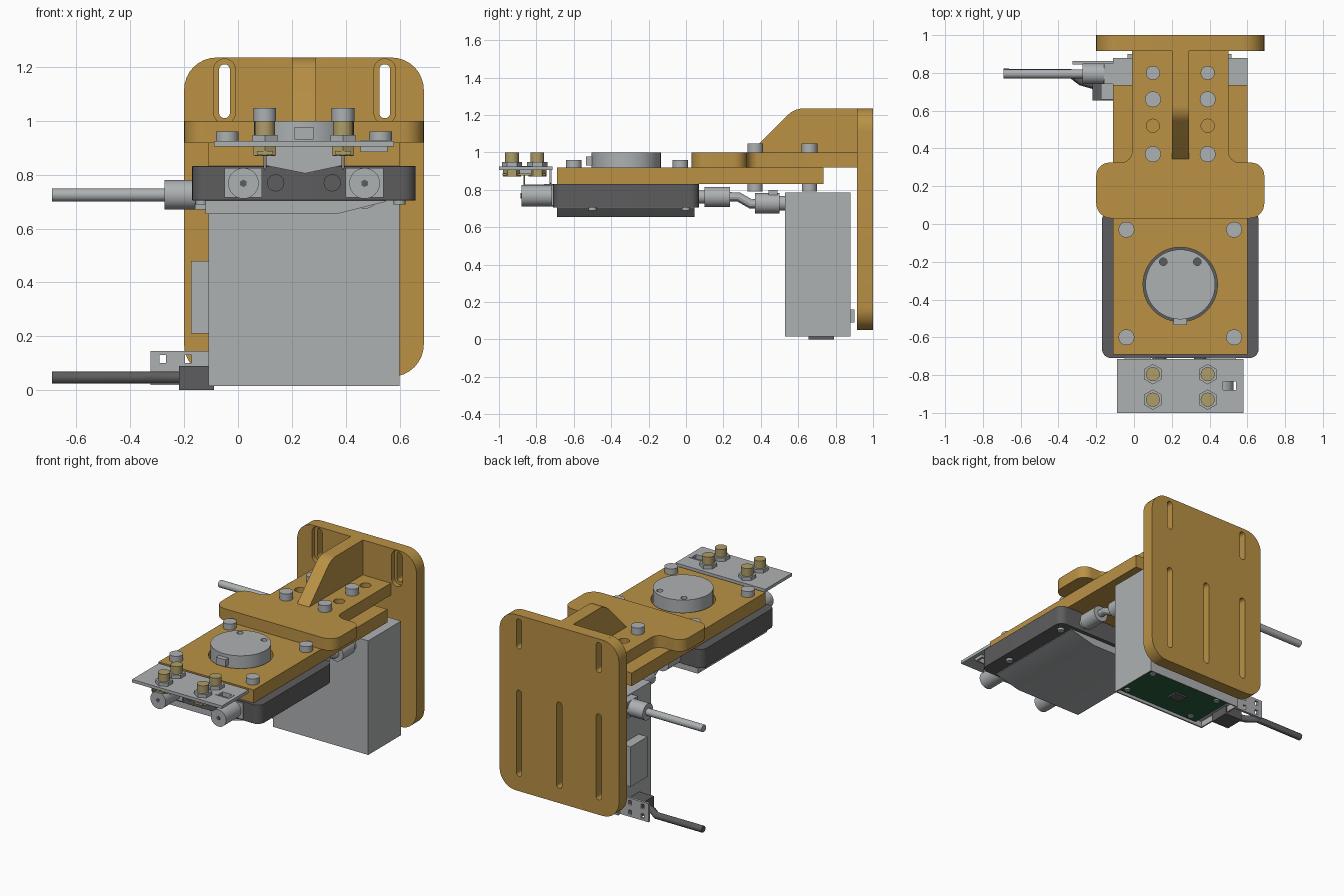
import bpy, bmesh, math
from mathutils import Vector, Matrix

if "Cube" in bpy.data.objects:
    bpy.data.objects.remove(bpy.data.objects["Cube"])


def material(name, rgb):
    m = bpy.data.materials.new(name)
    m.diffuse_color = (*rgb, 1)
    m.use_nodes = True
    m.node_tree.nodes["Principled BSDF"].inputs["Base Color"].default_value = m.diffuse_color
    return m


GOLD = material("golden_bracket", (0.49, 0.285, 0.06))
GRAY = material("light_gray", (0.42, 0.44, 0.45))
DARK = material("dark_gray", (0.11, 0.108, 0.112))
BRASS = material("pale_brass", (0.43, 0.34, 0.14))
GREEN = material("board_green", (0.02, 0.11, 0.045))


def finish(name, bm, mat):
    bmesh.ops.remove_doubles(bm, verts=bm.verts, dist=1e-5)
    bmesh.ops.recalc_face_normals(bm, faces=bm.faces)
    me = bpy.data.meshes.new(name)
    bm.to_mesh(me)
    bm.free()
    me.materials.append(mat)
    ob = bpy.data.objects.new(name, me)
    bpy.context.collection.objects.link(ob)
    return ob


def box(name, x, y, z, mat):
    bm = bmesh.new()
    bmesh.ops.create_cube(bm, size=1)
    for v in bm.verts:
        v.co = [(a + b) / 2 + c * (b - a) for (a, b), c in zip((x, y, z), v.co)]
    return finish(name, bm, mat)


def rod(name, a, b, r, mat, n=32):
    a, b = Vector(a), Vector(b)
    d = b - a
    m = Matrix.Translation((a + b) / 2) @ d.to_track_quat('Z', 'Y').to_matrix().to_4x4()
    bm = bmesh.new()
    bmesh.ops.create_cone(bm, cap_ends=True, segments=n, radius1=r, radius2=r,
                          depth=d.length, matrix=m)
    return finish(name, bm, mat)


def fillet(corners, seg=8):
    """Round polygon corners given as (u, v, radius)."""
    out = []
    for i, (u, v, r) in enumerate(corners):
        p = Vector((u, v))
        if r == 0:
            out.append(p)
            continue
        a = (Vector(corners[i - 1][:2]) - p).normalized()
        b = (Vector(corners[(i + 1) % len(corners)][:2]) - p).normalized()
        half = a.angle(b) / 2
        c = p + (a + b).normalized() * (r / math.sin(half))
        s, e = p + a * (r / math.tan(half)) - c, p + b * (r / math.tan(half)) - c
        sweep = s.angle(e)
        for k in range(seg + 1):
            t = k / seg
            out.append(c + (s * math.sin((1 - t) * sweep) + e * math.sin(t * sweep)) / math.sin(sweep))
    return out


def rect(u0, u1, v0, v1, r=0):
    return fillet([(u0, v0, r), (u1, v0, r), (u1, v1, r), (u0, v1, r)])


def circle(u, v, r, n=32):
    return [Vector((u + r * math.cos(2 * math.pi * i / n), v + r * math.sin(2 * math.pi * i / n)))
            for i in range(n)]


def to_bmesh(cu):
    ob = bpy.data.objects.new("temp", cu)
    bpy.context.collection.objects.link(ob)
    me = bpy.data.meshes.new_from_object(ob)
    bm = bmesh.new()
    bm.from_mesh(me)
    bpy.data.objects.remove(ob)
    bpy.data.curves.remove(cu)
    bpy.data.meshes.remove(me)
    return bm


def extrude(name, loops, w0, w1, plane, mat):
    """Solid between w0 and w1; loops after the first are holes."""
    cu = bpy.data.curves.new(name, 'CURVE')
    cu.dimensions, cu.fill_mode, cu.extrude = '2D', 'BOTH', (w1 - w0) / 2
    for pts in loops:
        s = cu.splines.new('POLY')
        s.points.add(len(pts) - 1)
        for q, p in zip(s.points, pts):
            q.co = (p[0], p[1], 0, 1)
        s.use_cyclic_u = True
    bm = to_bmesh(cu)
    for v in bm.verts:
        a, b, c = v.co.x, v.co.y, v.co.z + (w0 + w1) / 2
        v.co = {'xy': (a, b, c), 'xz': (a, c, b), 'yz': (c, a, b)}[plane]
    return finish(name, bm, mat)


def cable(name, pts, r, mat):
    cu = bpy.data.curves.new(name, 'CURVE')
    cu.dimensions, cu.bevel_depth, cu.bevel_resolution, cu.use_fill_caps = '3D', r, 4, True
    s = cu.splines.new('POLY')
    s.points.add(len(pts) - 1)
    for q, p in zip(s.points, pts):
        q.co = (*p, 1)
    return finish(name, to_bmesh(cu), mat)


# Upright mounting plate: slots through, with wider pockets on the upper pair
low = [rect(x - .02, x + .02, .15, .73, .0195) for x in (-.05, .245, .545)]
for nm, w, y0, y1 in (("back_plate_front_layer", .04, .915, .945), ("back_plate", .02, .945, 1.0)):
    up = [rect(x - w, x + w, 1.11 - .08 - w, 1.11 + .08 + w, w - .0005) for x in (-.05, .545)]
    extrude(nm, [rect(-.2, .69, .05, 1.235, .12)] + up + low, y0, y1, 'xz', GOLD)

# Horizontal arm with wide head, and its gusset
arm = fillet([(-.2, .03, .08), (.69, .03, .08), (.69, .325, .07), (.5, .325, .06), (.5, .92, 0),
              (-.01, .92, 0), (-.01, .325, .06), (-.2, .325, .07)])
holes = [circle(x, y, .035) for x in (.1, .39) for y in (.52, .8)]
extrude("arm", [arm] + holes, .92, 1.0, 'xy', GOLD)
extrude("gusset", [fillet([(.34, .995, 0), (.92, .995, 0), (.92, 1.235, 0), (.58, 1.235, .12)])],
        .2, .29, 'yz', GOLD)

# Carrier plate with round opening
extrude("carrier_plate", [rect(-.11, .6, -.69, .735), circle(.245, -.32, .197, 48)],
        .832, .92, 'xy', GOLD)
for x in (.1, .39):
    for y in (.37, .66):
        rod("arm_bolt", (x, y, .99), (x, y, 1.047), .042, GRAY)
        rod("arm_bolt_nut", (x, y, .79), (x, y, .84), .04, GRAY)
for x in (-.04, .53):
    for y in (-.6, -.03):
        rod("carrier_screw", (x, y, .91), (x, y, .96), .042, GRAY)

# Round hub with key and pin holes
extrude("hub", [circle(.245, -.32, .185, 48), circle(.155, -.2, .02, 16), circle(.335, -.2, .02, 16)],
        .82, 1.0, 'xy', GRAY)
box("hub_key", (.21, .28), (-.535, -.49), (.93, .978), GRAY)

# Dark housing and folded cover beneath
body = extrude("housing", [rect(-.17, .66, -.71, .07, .05)], .705, .832, 'xy', DARK)
bev = body.modifiers.new("soft_edge", 'BEVEL')
bev.width, bev.segments, bev.limit_method, bev.angle_limit = .012, 2, 'ANGLE', 1.0
extrude("bottom_cover", [[(-.12, .71), (-.12, .655), (.37, .655), (.55, .7), (.55, .71)]],
        -.69, .045, 'xz', GRAY)
for x in (-.135, .6):
    for y in (-.5, .0):
        rod("cover_screw", (x, y, .69), (x, y, .71), .022, GRAY, 16)

# Front connectors
for x in (.02, .47):
    rod("front_connector", (x, -.7, .768), (x, -.88, .768), .057, GRAY)
    rod("connector_core", (x, -.87, .768), (x, -.884, .768), .014, DARK, 6)
    box("connector_base", (x - .07, x + .07), (-.72, -.7), (.715, .825), GRAY)
    # Rear connectors with bent leads
    rod("rear_connector", (x, .1, .762), (x, .235, .762), .054, GRAY)
    rod("rear_connector_neck", (x, .06, .762), (x, .11, .762), .035, GRAY)
    cable("rear_lead", [(x, .23, .762), (x, .28, .762), (x, .345, .725), (x, .38, .725)], .025, GRAY)
    rod("case_connector", (x, .37, .728), (x, .5, .728), .054, GRAY)
    rod("case_connector_neck", (x, .49, .728), (x, .54, .728), .04, GRAY)
    box("connector_clip", (x - .03, x + .03), (.44, .49), (.77, .8), GRAY)
for x in (.14, .35):
    rod("front_plug", (x, -.7, .77), (x, -.722, .77), .032, DARK, 24)

# Front terminal plate with four studs
extrude("terminal_plate", [rect(-.09, .58, -1.0, -.715), rect(.47, .54, -.88, -.835)],
        .905, .925, 'xy', GRAY)
extrude("terminal_window", [rect(.455, .555, -.89, -.825), rect(.47, .54, -.88, -.835)],
        .885, .928, 'xy', GRAY)
for x in (.1, .39):
    for y in (-.93, -.795):
        rod("stud", (x, y, .87), (x, y, 1.0), .037, BRASS)
        rod("stud_nut", (x, y, .925), (x, y, .948), .054, GRAY, 6)
        rod("stud_collar", (x, y, .872), (x, y, .905), .048, BRASS, 6)
    cable("stud_pin", [(x, -.865, .9), (x, -.865, .825), (x, -.71, .825)], .005, GRAY)
    box("stud_strip", (x - .03, x + .03), (-.98, -.75), (.875, .888), BRASS)
extrude("terminal_web", [[(.1, .91), (.1, .835), (.25, .805), (.39, .835), (.39, .91)]],
        -.73, -.718, 'xz', GRAY)

# Electronics case, hollow underneath with a circuit board inside
case = box("case", (-.11, .6), (.53, .88), (.016, .785), GRAY)
bm = bmesh.new()
bm.from_mesh(case.data)
bm.faces.ensure_lookup_table()
bottom = min(bm.faces, key=lambda f: f.calc_center_median().z)
bmesh.ops.inset_region(bm, faces=[bottom], thickness=.012)
for v in bottom.verts:
    v.co.z += .001
moved = bmesh.ops.extrude_discrete_faces(bm, faces=[bottom])["faces"]
for v in moved[0].verts:
    v.co.z += .04
bm.to_mesh(case.data)
bm.free()
box("circuit_board", (-.05, .588), (.542, .868), (.035, .045), GREEN)
box("board_chip", (.2, .29), (.68, .75), (.025, .036), DARK)
for x in (.02, .54):
    for y in (.58, .83):
        rod("board_screw", (x, y, .027), (x, y, .036), .02, GRAY, 16)
box("side_block", (-.175, -.1), (.66, .84), (.21, .48), GRAY)
for x in (-.02, .5):
    box("case_tab", (x - .015, x + .015), (.87, .9), (.09, .16), GRAY)

# Upper cable
rod("upper_cable", (-.69, .795, .725), (-.26, .795, .725), .024, GRAY)
rod("upper_strain_relief", (-.272, .795, .725), (-.15, .795, .725), .055, GRAY)
box("upper_socket", (-.16, -.1), (.74, .85), (.67, .78), GRAY)

# Lower cable, plug and perforated tab
box("lower_plug", (-.22, -.09), (.655, .79), (0, .09), DARK)
cable("lower_cable", [(-.69, .8, .047), (-.34, .8, .047), (-.28, .755, .047), (-.21, .735, .047)],
      .022, DARK)
tab_holes = [rect(x - .012, x + .012, z - .015, z + .015) for x in (-.28, -.185) for z in (.05, .115)]
extrude("perforated_tab", [rect(-.325, -.1, .02, .145)] + tab_holes, .845, .862, 'xz', GRAY)

# Smooth round surfaces, keep edges crisp
bpy.ops.object.select_all(action='SELECT')
bpy.context.view_layer.objects.active = body
bpy.ops.object.shade_smooth_by_angle(angle=math.radians(30))
